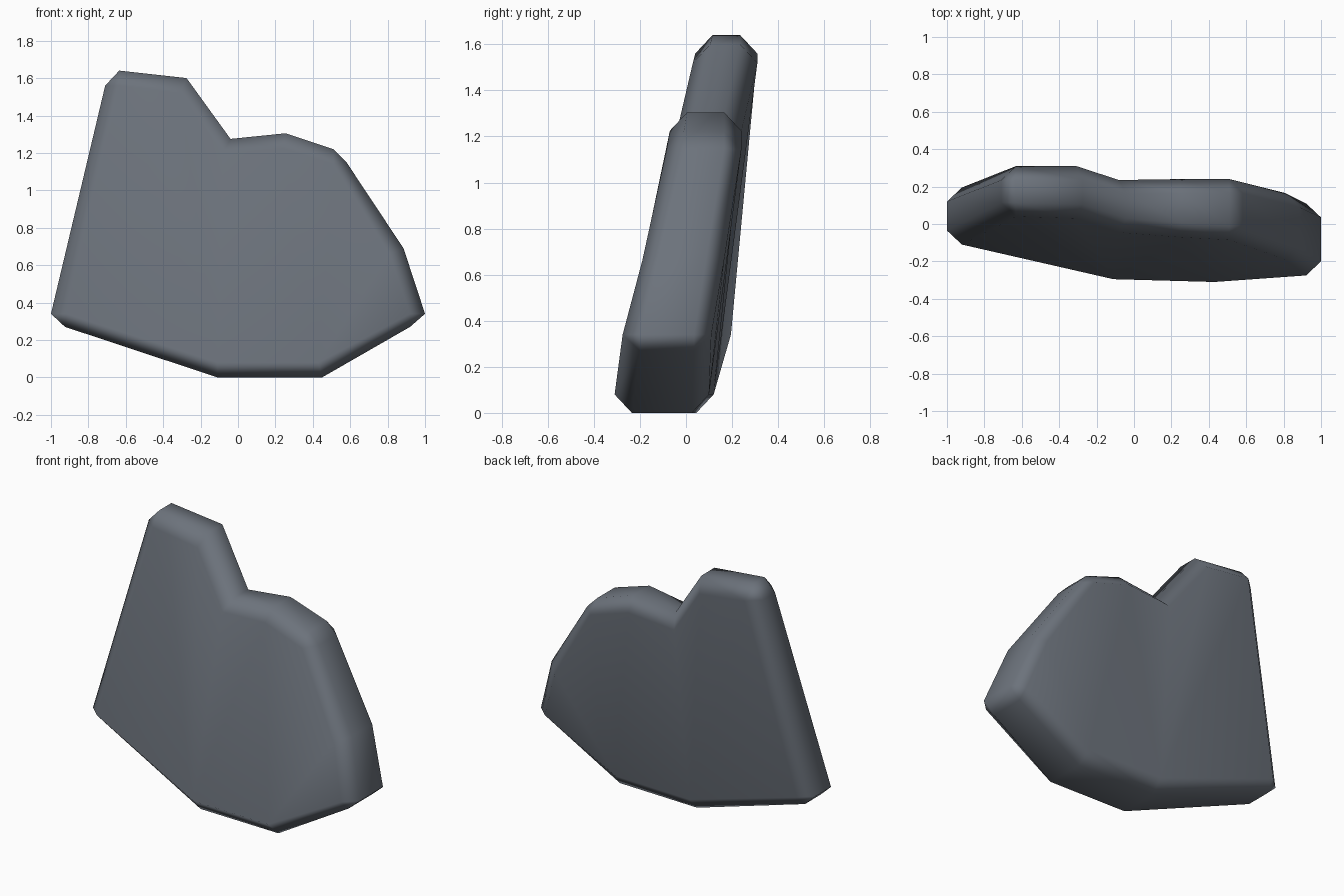
import bpy, bmesh

if "Cube" in bpy.data.objects:
    bpy.data.objects.remove(bpy.data.objects["Cube"])

# Each corner: inset (x, z), front y, back y, then the outer rim point(s) (x, z);
# sharp corners have two rim points, which makes a chamfer.
CORNERS = [
    ((-0.11, 0.08), -0.295, 0.12, [(-0.11, 0.0)]),
    ((0.43, 0.08), -0.31, 0.10, [(0.45, 0.0)]),
    ((0.92, 0.34), -0.275, 0.11, [(0.92, 0.27), (1.0, 0.34)]),
    ((0.81, 0.66), -0.19, 0.165, [(0.885, 0.69)]),
    ((0.51, 1.14), -0.085, 0.24, [(0.58, 1.15), (0.51, 1.22)]),
    ((0.24, 1.225), -0.07, 0.24, [(0.255, 1.305)]),
    ((-0.08, 1.20), -0.045, 0.235, [(-0.04, 1.275)]),
    ((-0.31, 1.52), 0.03, 0.31, [(-0.275, 1.60)]),
    ((-0.63, 1.56), 0.04, 0.31, [(-0.635, 1.64), (-0.71, 1.56)]),
    ((-0.92, 0.34), -0.11, 0.195, [(-1.0, 0.34), (-0.925, 0.27)]),
]
BEVEL = 0.075

bm = bmesh.new()
front, back, rim = [], [], []
for i, ((x, z), yf, yb, outer) in enumerate(CORNERS):
    front.append(bm.verts.new((x, yf, z)))
    back.append(bm.verts.new((x, yb, z)))
    for ox, oz in outer:
        rim.append((i, bm.verts.new((ox, yf + BEVEL, oz)),
                    bm.verts.new((ox, yb - BEVEL, oz))))

# Rim wall and the chamfers that join it to the front and back faces
for k, (i, f0, b0) in enumerate(rim):
    j, f1, b1 = rim[(k + 1) % len(rim)]
    bm.faces.new((f0, f1, b1, b0))
    if i == j:
        bm.faces.new((front[i], f1, f0))
        bm.faces.new((back[i], b0, b1))
    else:
        bm.faces.new((front[i], front[j], f1, f0))
        bm.faces.new((back[j], back[i], b0, b1))

# Broad front and back faces
caps = [bm.faces.new(front), bm.faces.new(back[::-1])]
bmesh.ops.triangulate(bm, faces=caps, ngon_method='BEAUTY')
bmesh.ops.recalc_face_normals(bm, faces=bm.faces[:])
for f in bm.faces:
    f.smooth = True

mesh = bpy.data.meshes.new("rock_slab")
bm.to_mesh(mesh)
bm.free()
slab = bpy.data.objects.new("rock_slab", mesh)
bpy.context.collection.objects.link(slab)

stone = bpy.data.materials.new("slate grey")
stone.diffuse_color = (0.15, 0.17, 0.20, 1)
stone.use_nodes = True
stone.node_tree.nodes["Principled BSDF"].inputs["Base Color"].default_value = stone.diffuse_color
mesh.materials.append(stone)

# Keep the broad faces flat-looking with soft chamfers
weighted = slab.modifiers.new("weighted_normals", 'WEIGHTED_NORMAL')
weighted.keep_sharp = True
